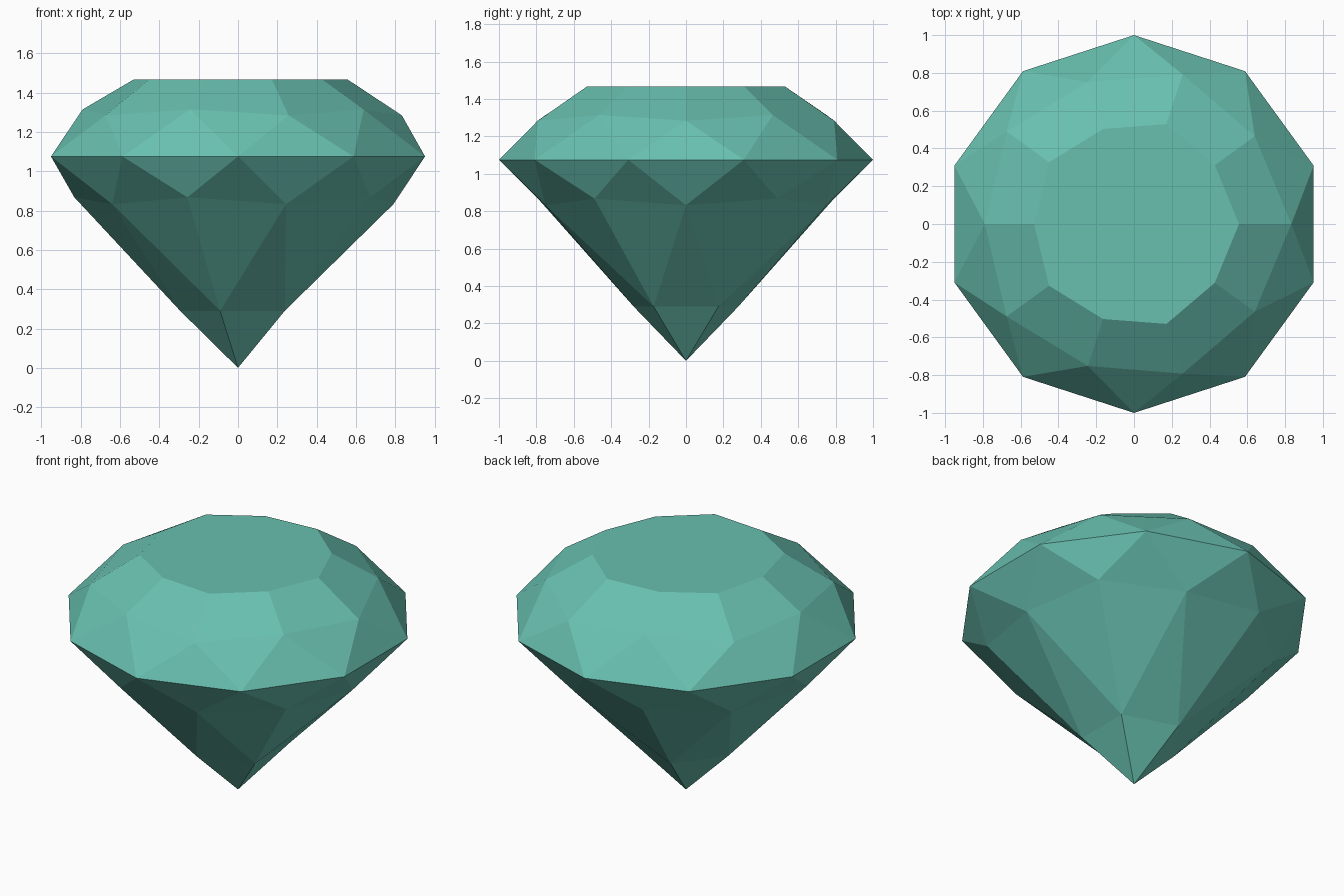
import bpy, bmesh, math

if "Cube" in bpy.data.objects:
    bpy.data.objects.remove(bpy.data.objects["Cube"])

N = 10
GIRDLE_Z = 1.075

mat = bpy.data.materials.new("teal_gem")
mat.diffuse_color = (0.14, 0.53, 0.435, 1.0)
mat.use_nodes = True
mat.node_tree.nodes["Principled BSDF"].inputs["Base Color"].default_value = mat.diffuse_color

bm = bmesh.new()


def ring(even, odd, offset=0.0):
    """Ring of ten vertices; even and odd ones each have their own (radius, z)."""
    verts = []
    for k in range(N):
        r, z = odd if k % 2 else even
        a = math.radians(36 * k + offset)
        verts.append(bm.verts.new((r * math.cos(a), r * math.sin(a), z)))
    return verts


# Rings from top to bottom
table = ring((0.556, 1.467), (0.529, 1.467))
crown = ring((0.833, 1.284), (0.79, 1.314))
girdle = ring((1.0, GIRDLE_Z), (1.0, GIRDLE_Z), 18)
pavilion = ring((0.79, 0.832), (0.832, 0.867))
lower = []
for k in range(1, N, 2):
    a = math.radians(36 * k)
    lower.append(bm.verts.new((0.294 * math.cos(a), 0.294 * math.sin(a), 0.29)))
tip = bm.verts.new((0, 0, 0))

# Flat table
bm.faces.new(table)

# Crown and upper pavilion facets
for k in range(N):
    n = (k + 1) % N
    bm.faces.new((table[k], crown[k], crown[n], table[n]))
    bm.faces.new((crown[k], girdle[k], crown[n]))
    bm.faces.new((crown[k], girdle[k - 1], girdle[k]))
    bm.faces.new((pavilion[k], girdle[k], girdle[k - 1]))
    bm.faces.new((pavilion[k], pavilion[n], girdle[k]))
    # Long facets meet the five lower points, which sit under the odd corners
    bm.faces.new((pavilion[k], lower[k // 2], pavilion[n]))

# Remaining long facets and the pointed tip
for i in range(5):
    j = (i + 1) % 5
    bm.faces.new((pavilion[(2 * i + 2) % N], lower[i], lower[j]))
    bm.faces.new((lower[i], tip, lower[j]))

bmesh.ops.recalc_face_normals(bm, faces=bm.faces)
mesh = bpy.data.meshes.new("cut_gem")
bm.to_mesh(mesh)
bm.free()
mesh.materials.append(mat)
gem = bpy.data.objects.new("cut_gem", mesh)
bpy.context.collection.objects.link(gem)
